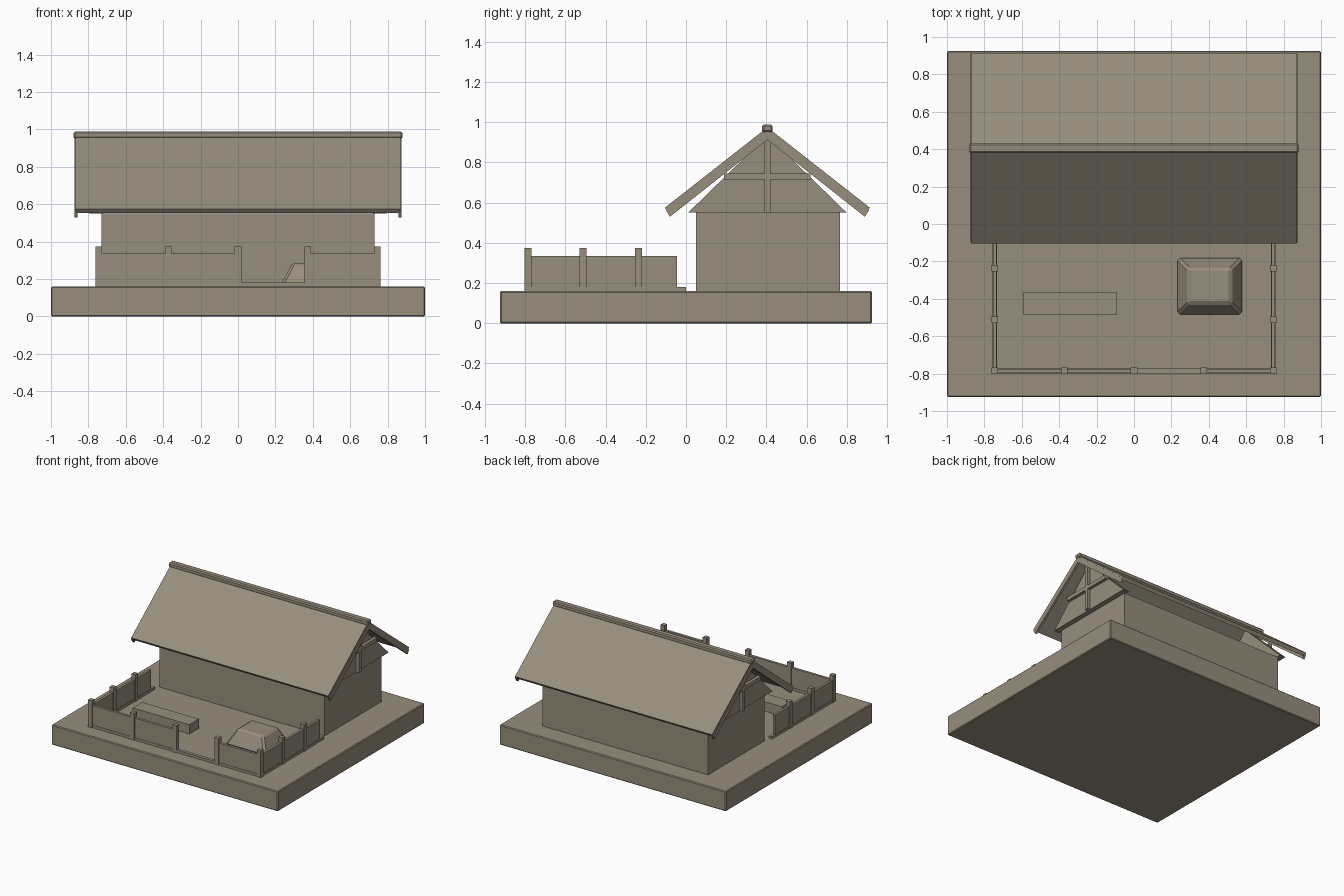
import bpy, bmesh
from mathutils import Vector

cube = bpy.data.objects.get("Cube")
if cube:
    bpy.data.objects.remove(cube, do_unlink=True)

# Single flat colour
clay = bpy.data.materials.new("warm_taupe")
clay.use_nodes = True
COLOUR = (0.31, 0.268, 0.205, 1)
clay.diffuse_color = COLOUR
clay.node_tree.nodes["Principled BSDF"].inputs["Base Color"].default_value = COLOUR


def finish(name, bm, bevel=0):
    bmesh.ops.recalc_face_normals(bm, faces=bm.faces)
    mesh = bpy.data.meshes.new(name)
    bm.to_mesh(mesh)
    bm.free()
    mesh.materials.append(clay)
    obj = bpy.data.objects.new(name, mesh)
    bpy.context.collection.objects.link(obj)
    if bevel:
        mod = obj.modifiers.new("Bevel", "BEVEL")
        mod.width = bevel
        mod.segments = 1
    return obj


def box(name, x, y, z, bevel=0):
    """Box from (min, max) pairs."""
    bm = bmesh.new()
    bmesh.ops.create_cube(bm, size=1)
    lo, hi = Vector((x[0], y[0], z[0])), Vector((x[1], y[1], z[1]))
    for v in bm.verts:
        v.co = (lo + hi) / 2 + v.co * (hi - lo)
    return finish(name, bm, bevel)


def prism(name, profile, x0, x1):
    """Side profile of (y, z) points extruded along x."""
    bm = bmesh.new()
    face = bm.faces.new([bm.verts.new((x0, y, z)) for y, z in profile])
    out = bmesh.ops.extrude_face_region(bm, geom=[face])
    moved = [g for g in out["geom"] if isinstance(g, bmesh.types.BMVert)]
    bmesh.ops.translate(bm, verts=moved, vec=(x1 - x0, 0, 0))
    return finish(name, bm)


GROUND = 0.16
EAVE = 0.55
MID = 0.405
SIDES = (("left", 1), ("right", -1))

# Ground slab and house walls
box("base", (-1, 1), (-0.925, 0.925), (0, GROUND), 0.006)
box("house_walls", (-0.73, 0.73), (0.05, 0.765), (GROUND, EAVE))

# Gables with crossed timbers and barge boards at each end
for label, s in SIDES:
    prism(f"{label}_gable", [(0.01, EAVE), (0.80, EAVE), (MID, 0.935)], s * 0.72, s * 0.77)
    xs = sorted((s * 0.76, s * 0.795))
    box(f"{label}_gable_post", xs, (MID - 0.015, MID + 0.015), (EAVE, 0.935))
    box(f"{label}_gable_rail", xs, (0.19, 0.62), (0.715, 0.745))

# Roof slopes, mirrored about the ridge line
slab = [(-0.105, 0.575), (-0.087, 0.553), (MID, 0.942), (MID, 0.975)]
board = [(-0.10, 0.563), (-0.08, 0.53), (MID, 0.913), (MID, 0.962)]
for label, flip in (("front", False), ("back", True)):
    def side(points):
        return [(2 * MID - y if flip else y, z) for y, z in points]
    prism(f"{label}_roof", side(slab), -0.87, 0.87)
    for end, s in SIDES:
        prism(f"{label}_{end}_barge_board", side(board), s * 0.858, s * 0.875)
box("ridge_beam", (-0.88, 0.88), (MID - 0.026, MID + 0.026), (0.95, 0.988), 0.008)

# Fence posts
HALF = 0.0175
FX, FY = 0.745, -0.785
front_posts = [-FX, -FX / 2, 0, FX / 2, FX]
side_posts = [FY, -0.512, -0.237]


def post(name, x, y):
    box(name, (x - HALF, x + HALF), (y - HALF, y + HALF), (GROUND, 0.375))


for i, x in enumerate(front_posts):
    post(f"front_post_{i + 1}", x, FY)
for label, s in SIDES:
    for i, y in enumerate(side_posts[1:]):
        post(f"{label}_post_{i + 1}", s * FX, y)

# Fence panels, leaving a gateway between the third and fourth front posts
PANEL, KERB = 0.010, 0.013
for i, (a, b) in enumerate(zip(front_posts, front_posts[1:])):
    if i != 2:
        box(f"front_panel_{i + 1}", (a, b), (FY - PANEL, FY + PANEL), (GROUND, 0.335))
box("front_kerb", (-FX, FX), (FY - KERB, FY + KERB), (GROUND, 0.18))
for label, s in SIDES:
    x = s * FX
    box(f"{label}_panel", (x - PANEL, x + PANEL), (FY, -0.045), (GROUND, 0.335))
    box(f"{label}_kerb", (x - KERB, x + KERB), (FY, 0), (GROUND, 0.18))

# Trough in the yard
box("trough", (-0.59, -0.09), (-0.485, -0.365), (GROUND, 0.235))

# Tapered mound with chamfered edges
mound = box("mound", (0.225, 0.585), (-0.49, -0.175), (GROUND, 0.285), 0.014)
for v in mound.data.vertices:
    if v.co.z > 0.2:
        v.co.x = 0.405 + (v.co.x - 0.405) * 0.64
        v.co.y = -0.3325 + (v.co.y + 0.3325) * 0.6
